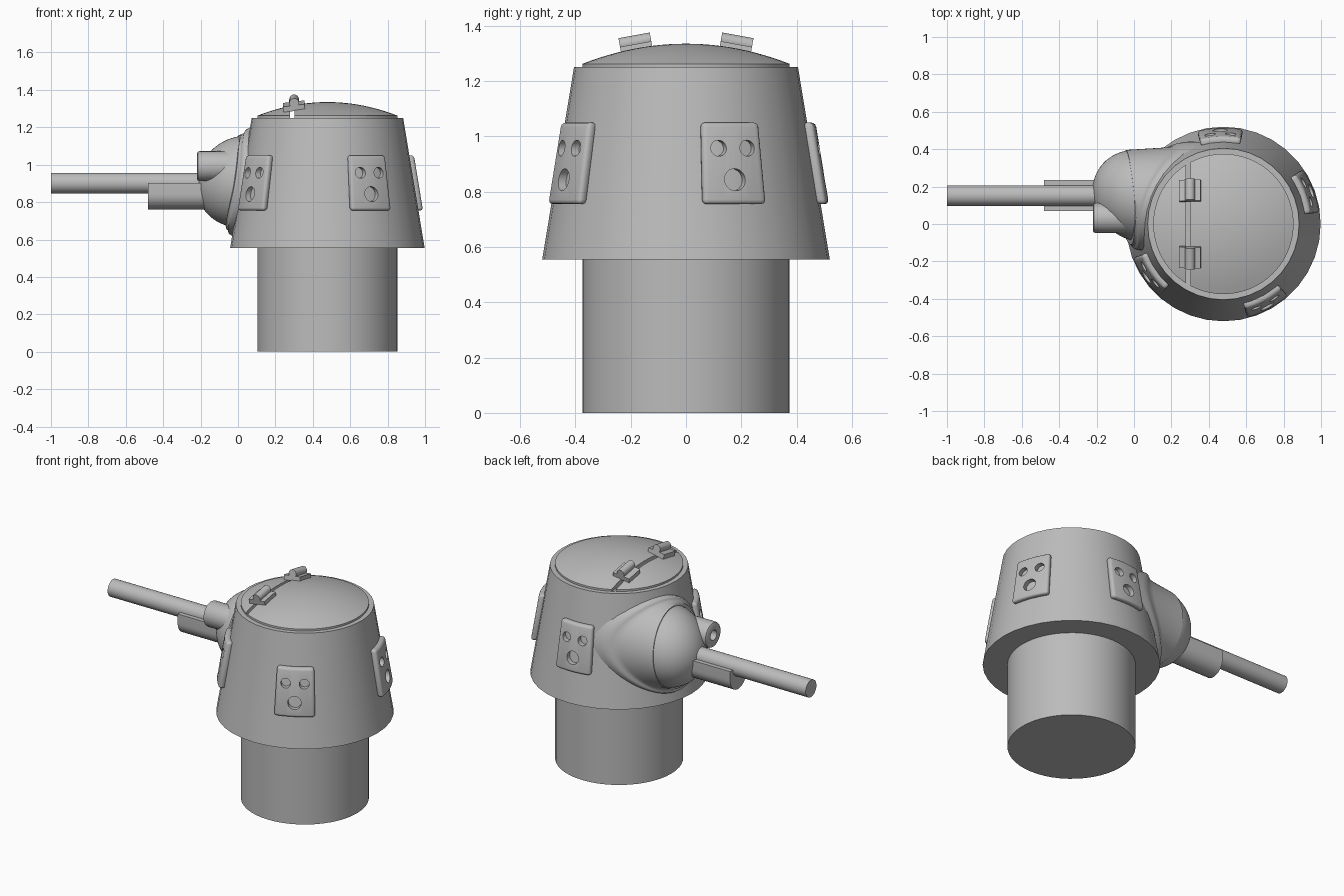
import bpy, bmesh, math
from mathutils import Matrix, Vector

if "Cube" in bpy.data.objects:
    bpy.data.objects.remove(bpy.data.objects["Cube"], do_unlink=True)

steel = bpy.data.materials.new("grey steel")
steel.use_nodes = True
steel.diffuse_color = (0.5, 0.5, 0.5, 1)
steel.node_tree.nodes["Principled BSDF"].inputs["Base Color"].default_value = (0.5, 0.5, 0.5, 1)

CX = 0.478            # turret axis
GY, GZ = 0.15, 0.91   # gun mount centre


def cone_r(z):
    return 0.52 - 0.165 * (z - 0.555)


def make(name, bm):
    bmesh.ops.recalc_face_normals(bm, faces=bm.faces)
    mesh = bpy.data.meshes.new(name)
    bm.to_mesh(mesh)
    bm.free()
    mesh.materials.append(steel)
    ob = bpy.data.objects.new(name, mesh)
    bpy.context.collection.objects.link(ob)
    return ob


def activate(ob):
    bpy.ops.object.select_all(action='DESELECT')
    ob.select_set(True)
    bpy.context.view_layer.objects.active = ob


def smooth(ob, angle=35):
    activate(ob)
    bpy.ops.object.shade_smooth_by_angle(angle=math.radians(angle))
    return ob


def cut(ob, cutter):
    mod = ob.modifiers.new("cut", 'BOOLEAN')
    mod.operation = 'DIFFERENCE'
    mod.solver = 'EXACT'
    mod.object = cutter
    activate(ob)
    bpy.ops.object.modifier_apply(modifier=mod.name)
    bpy.data.objects.remove(cutter, do_unlink=True)


def loft(bm, rings, cap_start=True, cap_end=True):
    loops = [[bm.verts.new(p) for p in ring] for ring in rings]
    n = len(loops[0])
    for a, b in zip(loops, loops[1:]):
        for i in range(n):
            j = (i + 1) % n
            bm.faces.new((a[i], a[j], b[j], b[i]))
    if cap_start:
        bm.faces.new(loops[0])
    if cap_end:
        bm.faces.new(loops[-1])


def lathe(name, profile, segs, matrix):
    """Spin (radius, height) points around the local z axis."""
    bm = bmesh.new()
    steps = [2 * math.pi * i / segs for i in range(segs)]
    loft(bm, [[matrix @ Vector((r * math.cos(t), r * math.sin(t), h)) for t in steps]
              for r, h in profile])
    return smooth(make(name, bm))


def along_gun(x, y, z):
    """Matrix whose local z axis runs towards -x."""
    return Matrix.Translation((x, y, z)) @ Matrix.Rotation(-math.pi / 2, 4, 'Y')


def add_box(bm, size, matrix):
    bmesh.ops.create_cube(bm, size=1, matrix=matrix @ Matrix.Diagonal((*size, 1)))


# Base drum and tapered turret wall
axis = Matrix.Translation((CX, 0, 0))
lathe("base_drum", [(0.375, 0), (0.375, 0.56)], 48, axis)
lathe("turret_wall", [(0.52, 0.555), (0.405, 1.25)], 36, axis)

# Domed roof hatch with a split line
dome = [(0.375, 1.24), (0.375, 1.262)]
for k in range(1, 13):
    r = 0.375 * (1 - k / 12) + 0.002
    dome.append((r, 1.335 - 0.073 * (r / 0.375) ** 2))
hatch = lathe("roof_hatch", dome, 64, axis)
bm = bmesh.new()
add_box(bm, (0.022, 1, 0.2), Matrix.Translation((0.29, 0, 1.351)))
cut(hatch, make("split_cutter", bm))
smooth(hatch)

# Hinges across the split
for side, y in (("left", 0.178), ("right", -0.178)):
    place = (Matrix.Translation((0.3, y, 1.312))
             @ Matrix.Rotation(math.copysign(0.18, -y), 4, 'X'))
    bm = bmesh.new()
    add_box(bm, (0.115, 0.115, 0.03), place @ Matrix.Rotation(-0.12, 4, 'Y'))
    add_box(bm, (0.045, 0.115, 0.04), place @ Matrix.Translation((0, 0, 0.008)))
    bmesh.ops.create_cone(bm, cap_ends=True, segments=20, radius1=0.026, radius2=0.026, depth=0.115,
                          matrix=place @ Matrix.Translation((0, 0, 0.028)) @ Matrix.Rotation(math.pi / 2, 4, 'X'))
    smooth(make("hatch_hinge_" + side, bm))

# Curved vision plates with three holes each
HALF, LOW, HIGH = 0.243, 0.755, 1.05
for number, degrees in enumerate((20.7, 92, 214.5, 298), 1):
    a = math.radians(degrees)
    bm = bmesh.new()
    rings = []
    for i in range(11):
        t = a + HALF * (i / 5 - 1)
        ring = []
        for z, lift in ((LOW, -0.012), (LOW, 0.03), (HIGH, 0.03), (HIGH, -0.012)):
            r = cone_r(z) + lift
            ring.append((CX + r * math.cos(t), r * math.sin(t), z))
        rings.append(ring)
    loft(bm, rings)
    plate = make("vision_plate_%d" % number, bm)
    bev = plate.modifiers.new("round", 'BEVEL')
    bev.width = 0.016
    bev.segments = 3
    bev.limit_method = 'ANGLE'
    bev.angle_limit = math.radians(40)
    activate(plate)
    bpy.ops.object.modifier_apply(modifier=bev.name)
    bm = bmesh.new()
    for offset, z, r in ((-0.055, 0.957, 0.029), (0.055, 0.957, 0.029), (0, 0.843, 0.04)):
        m = (axis @ Matrix.Rotation(a, 4, 'Z') @ Matrix.Translation((0.48, offset, z))
             @ Matrix.Rotation(math.pi / 2, 4, 'Y'))
        bmesh.ops.create_cone(bm, cap_ends=True, segments=24, radius1=r, radius2=r, depth=0.2, matrix=m)
    cut(plate, make("hole_cutter", bm))
    smooth(plate)

# Gun mount: flange hugging the wall, collar, and ball mantlet
STEPS = [2 * math.pi * i / 64 for i in range(64)]


def wall_x(y, z, lift):
    return CX - math.sqrt(max(0, (cone_r(z) + lift) ** 2 - y * y))


def tilt(y, z):
    return 0.08 * (z - GZ) - 0.1 * (y - GY)


def mount_ring(radius, place):
    ring = []
    for t in STEPS:
        y, z = GY + radius * math.cos(t), GZ + radius * math.sin(t)
        ring.append((place(y, z), y, z))
    return ring


rings = [mount_ring(0.246, lambda y, z: min(-0.018 + tilt(y, z), wall_x(y, z, 0.045)))]
for radius, lift in ((0.26, 0.045), (0.267, 0.033), (0.275, 0.03), (0.284, 0.028),
                     (0.29, 0.018), (0.291, -0.012)):
    rings.append(mount_ring(radius, lambda y, z, h=lift: wall_x(y, z, h)))
bm = bmesh.new()
loft(bm, rings, cap_end=False)
smooth(make("mount_flange", bm), 50)

rings = []
for k in range(17):
    theta = math.radians(80) * (1 - k / 16) + 0.01
    rings.append(mount_ring(0.245 * math.sin(theta),
                            lambda y, z, c=math.cos(theta): 0.025 - 0.245 * c + tilt(y, z)))
bm = bmesh.new()
loft(bm, rings)
smooth(make("ball_mantlet", bm))

# Gun barrel
lathe("gun_barrel", [(0.055, 0), (0.055, 0.9)], 32, along_gun(-0.1, 0.152, 0.902))

# Sight tube with a rounded rim and a bore
lathe("sight_tube", [(0.08, 0), (0.08, 0.185), (0.077, 0.195), (0.068, 0.2),
                     (0.032, 0.2), (0.032, 0.14)], 32, along_gun(-0.02, 0.032, 0.992))

# Recoil trough: flat top, round underside
profile = [(0.0825, 0.903)]
for i in range(17):
    t = -math.pi * i / 16
    profile.append((0.0825 * math.cos(t), 0.843 + 0.0825 * math.sin(t)))
profile.append((-0.0825, 0.903))
bm = bmesh.new()
loft(bm, [[(x, 0.152 + y, z) for y, z in profile] for x in (-0.48, -0.08)])
smooth(make("recoil_trough", bm))
